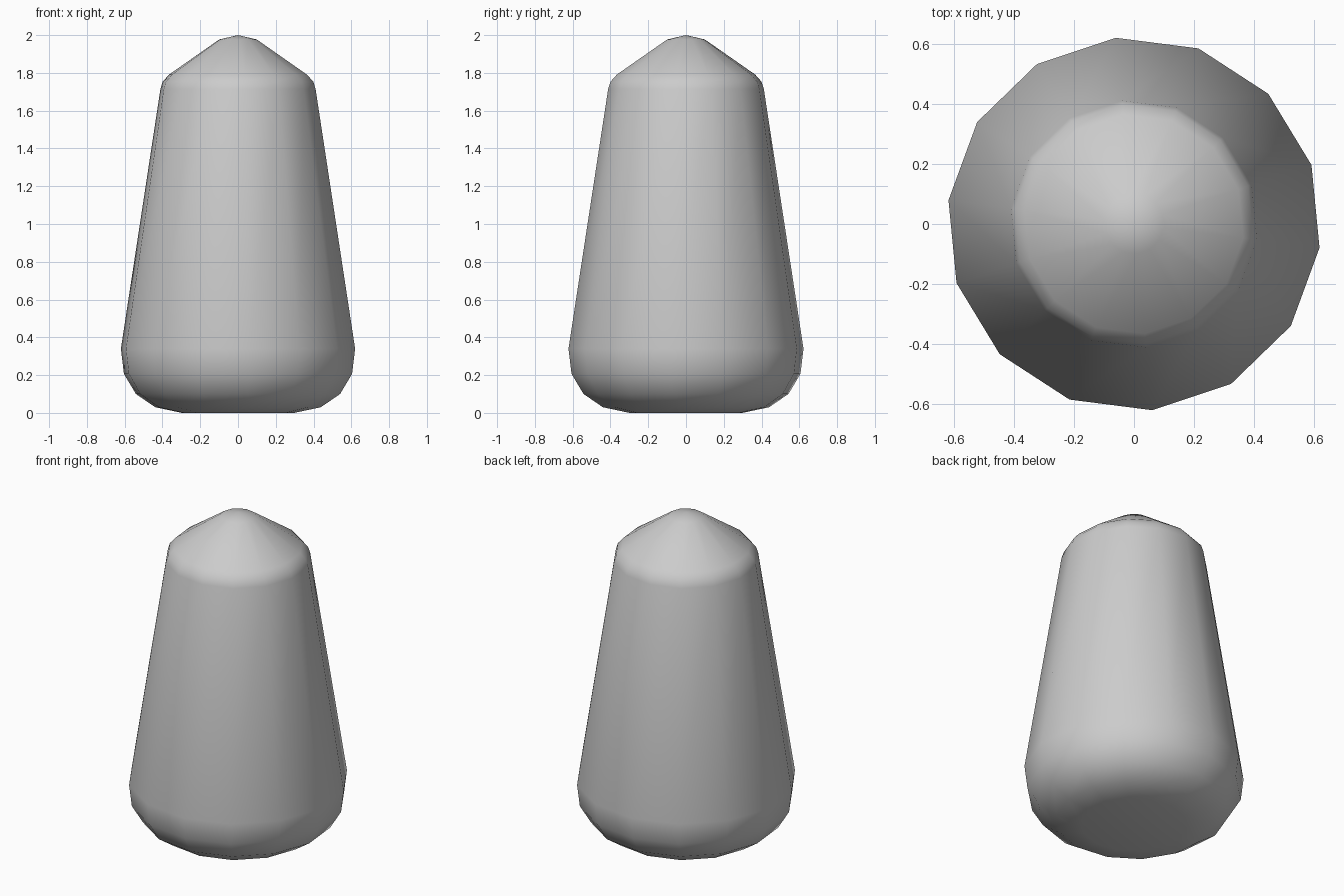
import bpy, bmesh
from math import cos, sin, pi, radians

if "Cube" in bpy.data.objects:
    bpy.data.objects.remove(bpy.data.objects["Cube"])

SIDES = 14
TURN = radians(-7.3)

# Radius / height rings from the base up to the cap
profile = [(0.30, 0.0), (0.442, 0.03), (0.545, 0.10), (0.609, 0.207), (0.625, 0.34),
           (0.414, 1.715), (0.402, 1.753), (0.368, 1.791), (0.10, 1.977)]

bm = bmesh.new()
rings = []
for r, z in profile:
    rings.append([bm.verts.new((r * cos(TURN + 2 * pi * i / SIDES),
                                r * sin(TURN + 2 * pi * i / SIDES), z))
                  for i in range(SIDES)])

# Walls
for a, b in zip(rings, rings[1:]):
    for i in range(SIDES):
        j = (i + 1) % SIDES
        bm.faces.new((a[i], a[j], b[j], b[i]))

# Flat underside and pointed cap
bm.faces.new(rings[0][::-1])
tip = bm.verts.new((0, 0, 2.0))
for i in range(SIDES):
    bm.faces.new((rings[-1][i], rings[-1][(i + 1) % SIDES], tip))

for f in bm.faces:
    f.smooth = True
mesh = bpy.data.meshes.new("tapered_body")
bm.to_mesh(mesh)
bm.free()
body = bpy.data.objects.new("tapered_body", mesh)
bpy.context.collection.objects.link(body)
